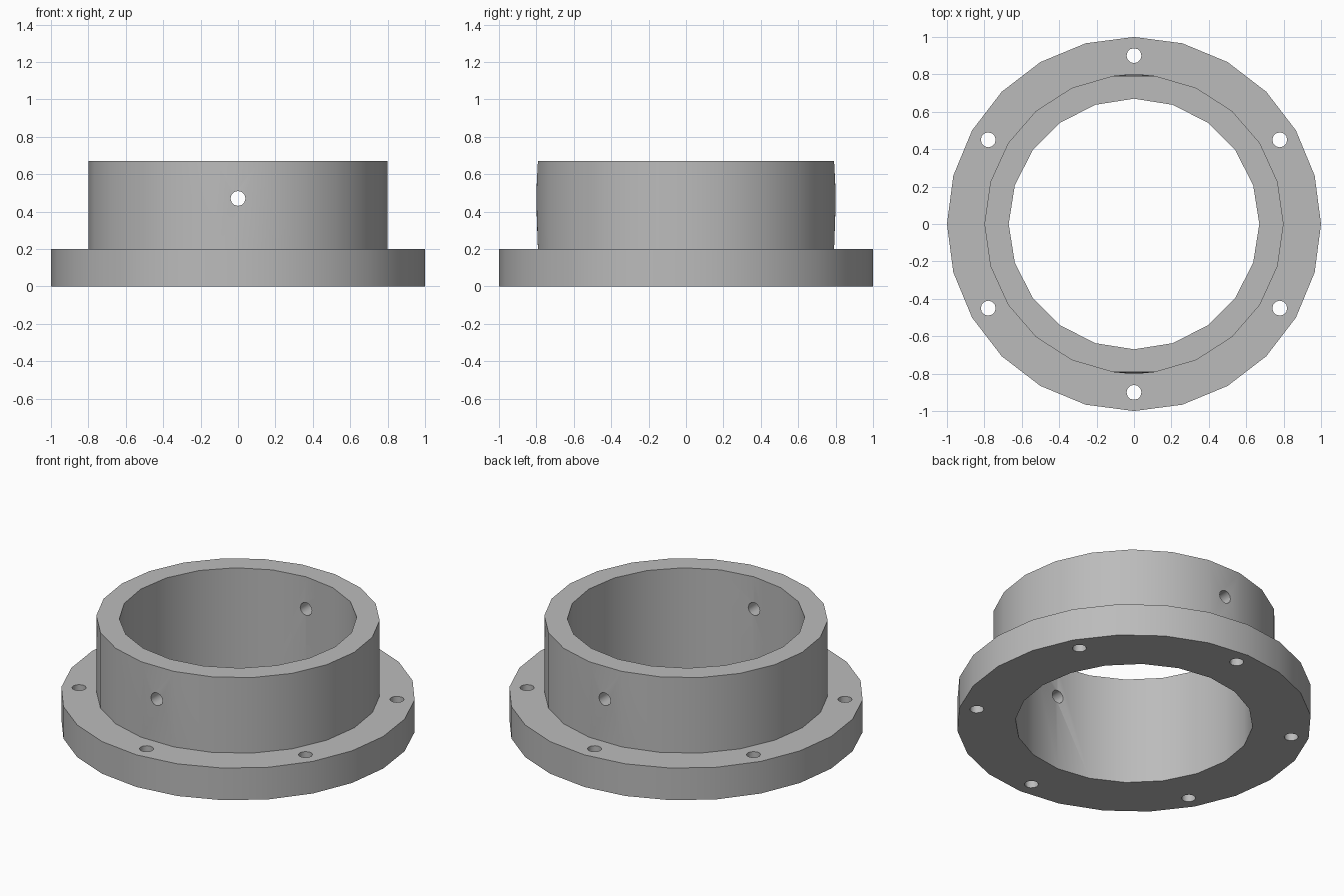
import bpy
import math

if "Cube" in bpy.data.objects:
    bpy.data.objects.remove(bpy.data.objects["Cube"], do_unlink=True)

FLANGE_H, TOTAL_H = 0.2, 0.67
COLLAR_R, BORE_R = 0.8, 0.67
HOLE_R, PIN_Z = 0.04, 0.47

# One plain grey material
grey = bpy.data.materials.new("plain grey")
grey.use_nodes = True
colour = (0.5, 0.5, 0.5, 1)
grey.diffuse_color = colour
grey.node_tree.nodes["Principled BSDF"].inputs["Base Color"].default_value = colour


def cylinder(name, sides, radius, bottom, top, x=0, y=0):
    """Upright cylinder with a corner on the +x axis."""
    bpy.ops.mesh.primitive_cylinder_add(
        vertices=sides, radius=radius, depth=top - bottom,
        location=(x, y, (bottom + top) / 2),
        rotation=(0, 0, math.pi / 2))
    obj = bpy.context.object
    obj.name = name
    bpy.ops.object.transform_apply()
    return obj


def combine(body, other, operation):
    """Apply a boolean and discard the helper."""
    other.hide_render = True
    mod = body.modifiers.new(other.name, "BOOLEAN")
    mod.operation, mod.solver, mod.object = operation, "EXACT", other
    bpy.context.view_layer.objects.active = body
    bpy.ops.object.modifier_apply(modifier=mod.name)
    bpy.data.objects.remove(other, do_unlink=True)


# Wide flange with a narrower collar on top, bored through
body = cylinder("flanged_collar", 24, 1, 0, FLANGE_H)
combine(body, cylinder("collar", 22, COLLAR_R, FLANGE_H - 0.1, TOTAL_H), "UNION")
combine(body, cylinder("bore", 20, BORE_R, -0.1, TOTAL_H + 0.1), "DIFFERENCE")

# Six bolt holes around the flange
for i in range(6):
    a = math.radians(30 + 60 * i)
    hole = cylinder("bolt_hole", 12, HOLE_R, -0.1, FLANGE_H + 0.1,
                    0.9 * math.cos(a), 0.9 * math.sin(a))
    combine(body, hole, "DIFFERENCE")

# Cross pin hole through front and back of the collar
bpy.ops.mesh.primitive_cylinder_add(vertices=12, radius=HOLE_R, depth=2,
                                    location=(0, 0, PIN_Z),
                                    rotation=(math.pi / 2, 0, 0))
pin = bpy.context.object
pin.name = "pin_hole"
combine(body, pin, "DIFFERENCE")

# Pin hole rims lie on the true round of the wall
for v in body.data.vertices:
    if abs(v.co.x) < HOLE_R + 0.005 and abs(v.co.z - PIN_Z) < HOLE_R + 0.005:
        r = COLLAR_R if abs(v.co.y) > (COLLAR_R + BORE_R) / 2 else BORE_R
        v.co.y = math.copysign(math.sqrt(r * r - v.co.x ** 2), v.co.y)

body.data.materials.clear()
body.data.materials.append(grey)
for face in body.data.polygons:
    face.material_index = 0

# Smooth round walls with crisp rims
bpy.ops.object.select_all(action="DESELECT")
body.select_set(True)
bpy.context.view_layer.objects.active = body
bpy.ops.object.shade_smooth_by_angle(angle=math.radians(35))
